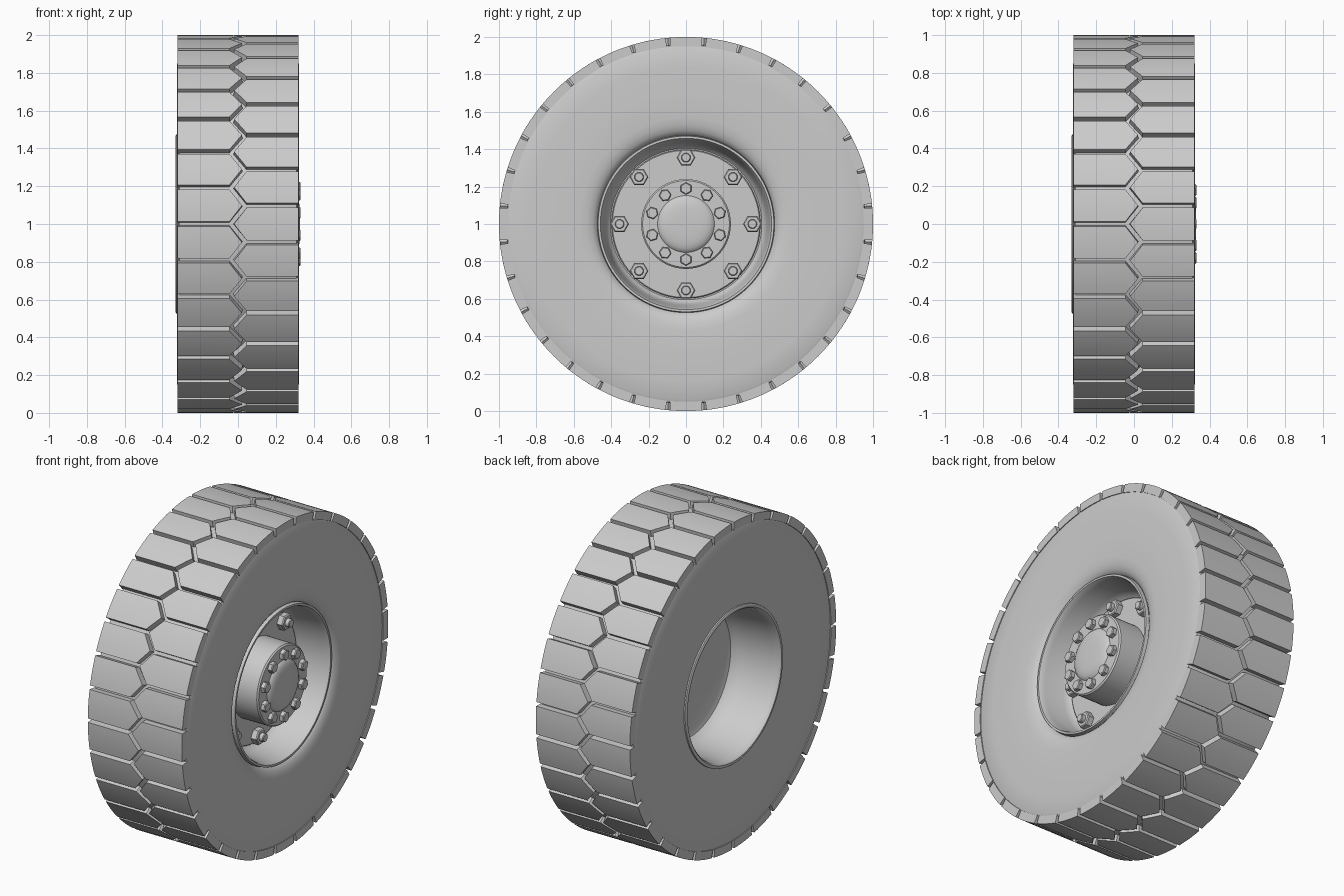
import bpy, bmesh
from math import sin, cos, pi, radians, hypot

if "Cube" in bpy.data.objects:
    bpy.data.objects.remove(bpy.data.objects["Cube"])

CZ = 1.0  # axle height; the axle runs along x


def finish(name, bm, angle=35):
    bmesh.ops.remove_doubles(bm, verts=bm.verts, dist=1e-5)
    bmesh.ops.recalc_face_normals(bm, faces=bm.faces)
    me = bpy.data.meshes.new(name)
    bm.to_mesh(me)
    bm.free()
    ob = bpy.data.objects.new(name, me)
    bpy.context.collection.objects.link(ob)
    bpy.ops.object.select_all(action='DESELECT')
    bpy.context.view_layer.objects.active = ob
    ob.select_set(True)
    bpy.ops.object.shade_smooth_by_angle(angle=radians(angle))
    return ob


def ring(bm, x, r, n, cy=0, cz=CZ, a0=0):
    if r == 0:
        return [bm.verts.new((x, cy, cz))] * n
    return [bm.verts.new((x, cy + r * cos(a0 + 2 * pi * i / n),
                          cz + r * sin(a0 + 2 * pi * i / n))) for i in range(n)]


def revolve(bm, profile, n, closed=False, cy=0, cz=CZ, a0=0):
    """Spin (x, radius) points about a line parallel to x."""
    rings = [ring(bm, x, r, n, cy, cz, a0) for x, r in profile]
    pairs = list(zip(rings, rings[1:]))
    if closed:
        pairs.append((rings[-1], rings[0]))
    for a, b in pairs:
        for i in range(n):
            j = (i + 1) % n
            vs = list(dict.fromkeys([a[i], a[j], b[j], b[i]]))
            if len(vs) > 2:
                bm.faces.new(vs)


# tyre body with a rolled bead on the outer side
bm = bmesh.new()
revolve(bm, [(0.27, 0.468), (0.292, 0.478), (0.308, 0.50), (0.318, 0.53), (0.323, 0.57),
             (0.324, 0.70), (0.322, 0.84), (0.318, 0.94), (0.311, 0.957), (0.305, 0.96),
             (-0.305, 0.96), (-0.311, 0.957), (-0.318, 0.94), (-0.322, 0.84),
             (-0.324, 0.70), (-0.322, 0.57), (-0.318, 0.47)], 128, closed=True)
finish("tyre_body", bm)

# tread blocks: two staggered rows with pointed, interlocking inner ends
N, SEG = 32, 6
STEP = 2 * pi / N
GAP, TIP_LOW, TIP_HIGH = 0.012, -0.04, 0.036
slant = GAP * hypot(STEP / 2, TIP_HIGH - TIP_LOW) / (STEP / 2)


def tread_block(bm, side, start):
    cols = []
    for k in range(SEG + 1):
        rows = []
        for r, g in ((0.95, GAP - 0.003), (1.0, GAP)):
            t = g + (STEP - 2 * g) * k / SEG
            tip = TIP_LOW + (TIP_HIGH - TIP_LOW) * (1 - abs(2 * t / STEP - 1))
            for x in (-0.319, tip - slant * g / GAP):
                rows.append(bm.verts.new((side * -x * -1, r * cos(start + t),
                                          CZ + r * sin(start + t))))
        cols.append(rows)
    loop = (0, 1, 3, 2)
    for a, b in zip(cols, cols[1:]):
        for p, q in zip(loop, loop[1:] + loop[:1]):
            bm.faces.new((a[p], a[q], b[q], b[p]))
    for c in (cols[0], cols[-1]):
        bm.faces.new([c[p] for p in loop])


bm = bmesh.new()
for i in range(N):
    tread_block(bm, 1, i * STEP)
    tread_block(bm, -1, (i + 0.5) * STEP)
finish("tread_blocks", bm, 30)

# rim: outer dish, lips, barrel and deep back dish
bm = bmesh.new()
revolve(bm, [(0.10, 0), (0.10, 0.405), (0.115, 0.42), (0.15, 0.432), (0.27, 0.447),
             (0.295, 0.452), (0.308, 0.458), (0.308, 0.470), (0.27, 0.476),
             (-0.30, 0.476), (-0.326, 0.474), (-0.33, 0.468), (-0.33, 0.456),
             (-0.322, 0.448), (-0.28, 0.440), (-0.12, 0.425), (-0.06, 0.412),
             (-0.03, 0.39), (-0.02, 0.36), (-0.02, 0)], 96)
finish("rim", bm)

# raised mounting disc
bm = bmesh.new()
revolve(bm, [(0.09, 0), (0.09, 0.398), (0.118, 0.398), (0.122, 0.393), (0.122, 0)], 96)
finish("mounting_disc", bm)

# hub drum with a shallow domed cap
bm = bmesh.new()
revolve(bm, [(0.11, 0), (0.11, 0.24), (0.295, 0.24), (0.303, 0.232), (0.303, 0.152),
             (0.311, 0.145), (0.319, 0.13), (0.324, 0.108), (0.327, 0.08),
             (0.328, 0.04), (0.328, 0)], 64)
finish("hub", bm)

# hub cap bolts
bm = bmesh.new()
for i in range(10):
    a = pi / 2 + i * pi / 5
    revolve(bm, [(0.29, 0), (0.29, 0.033), (0.325, 0.033), (0.33, 0.028), (0.33, 0)],
            6, cy=0.19 * cos(a), cz=CZ + 0.19 * sin(a), a0=a)
finish("hub_bolts", bm, 20)

# wheel nuts with washers and stud ends
nuts, studs = bmesh.new(), bmesh.new()
for i in range(8):
    a = i * pi / 4
    cy, cz = 0.355 * cos(a), CZ + 0.355 * sin(a)
    revolve(nuts, [(0.115, 0), (0.115, 0.05), (0.155, 0.05), (0.161, 0.044), (0.161, 0)],
            6, cy=cy, cz=cz)
    revolve(studs, [(0.15, 0), (0.15, 0.025), (0.183, 0.025), (0.187, 0.021), (0.187, 0)],
            16, cy=cy, cz=cz)
finish("wheel_nuts", nuts, 20)
finish("wheel_studs", studs)
